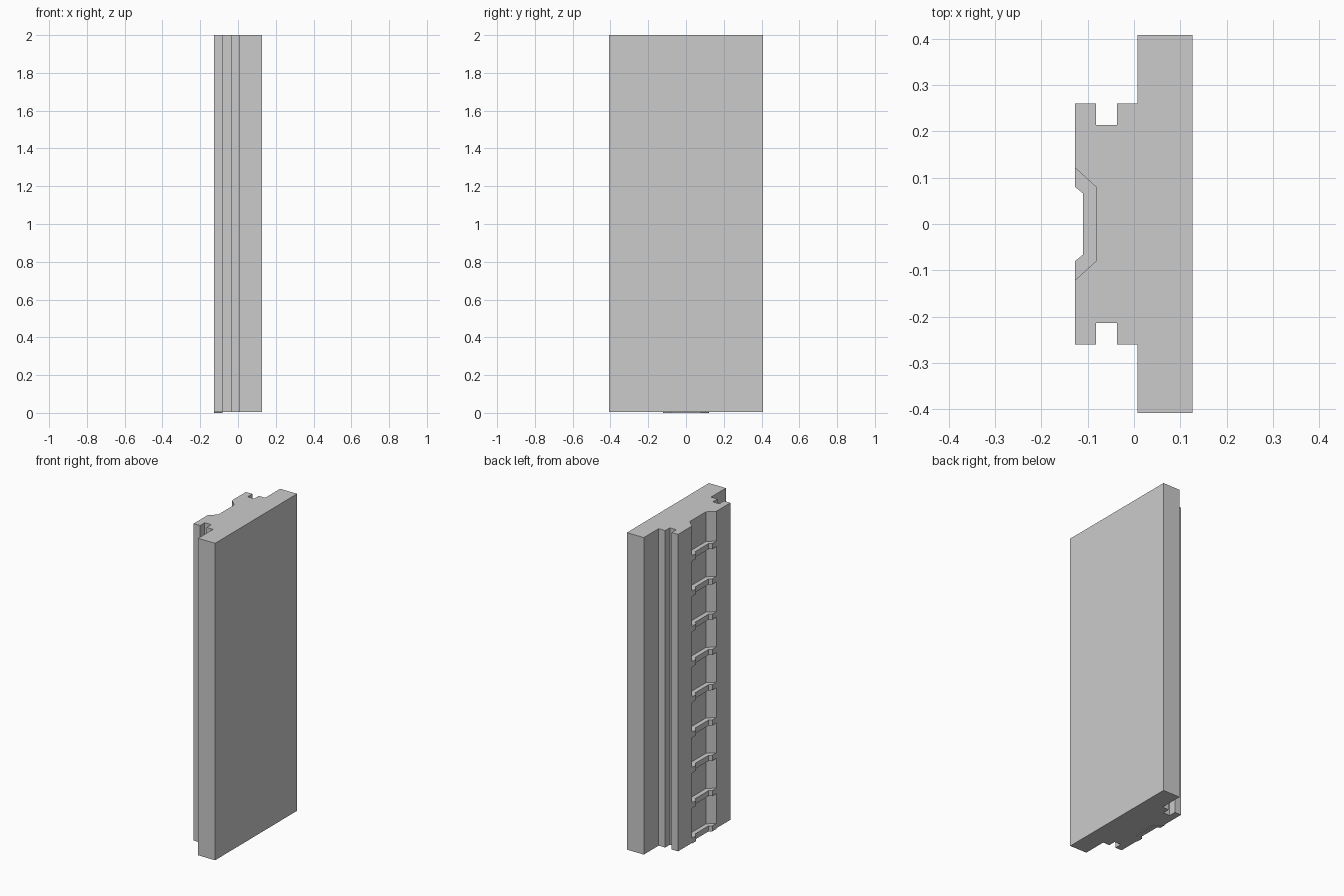
import bpy
import bmesh

cube = bpy.data.objects.get("Cube")
if cube:
    bpy.data.objects.remove(cube, do_unlink=True)

grey = bpy.data.materials.new("plain_grey")
grey.use_nodes = True
colour = (0.6, 0.6, 0.6, 1)
grey.diffuse_color = colour
grey.node_tree.nodes["Principled BSDF"].inputs["Base Color"].default_value = colour


def extrude_profile(name, half, bottom, top):
    """Mirror a half outline across y = 0 and extrude it upward."""
    outline = half + [(x, -y) for x, y in reversed(half)]
    bm = bmesh.new()
    base = bm.faces.new([bm.verts.new((x, y, bottom)) for x, y in outline])
    up = bmesh.ops.extrude_face_region(bm, geom=[base])["geom"]
    bmesh.ops.translate(bm, vec=(0, 0, top - bottom),
                        verts=[v for v in up if isinstance(v, bmesh.types.BMVert)])
    bmesh.ops.recalc_face_normals(bm, faces=bm.faces)
    mesh = bpy.data.meshes.new(name)
    bm.to_mesh(mesh)
    bm.free()
    mesh.materials.append(grey)
    obj = bpy.data.objects.new(name, mesh)
    bpy.context.collection.objects.link(obj)
    return obj


# Panel with stepped back, side slots and a dovetail channel
BACK, FLOOR = -0.127, -0.082
panel = [(0.126, 0.408), (0.008, 0.408), (0.008, 0.26), (-0.037, 0.26),
         (-0.037, 0.214), (FLOOR, 0.214), (FLOOR, 0.26), (BACK, 0.26),
         (BACK, 0.121), (FLOOR, 0.08)]
extrude_profile("panel", panel, 0.004, 2.0)

# Row of shaped ribs along the channel
rib = [(FLOOR, 0.08), (BACK, 0.121), (BACK, 0.08), (-0.11, 0.066)]
COUNT, PITCH, THICK = 9, 0.2222, 0.035
for i in range(COUNT):
    z = i * PITCH
    extrude_profile(f"channel_rib_{i + 1}", rib, z, z + THICK)
